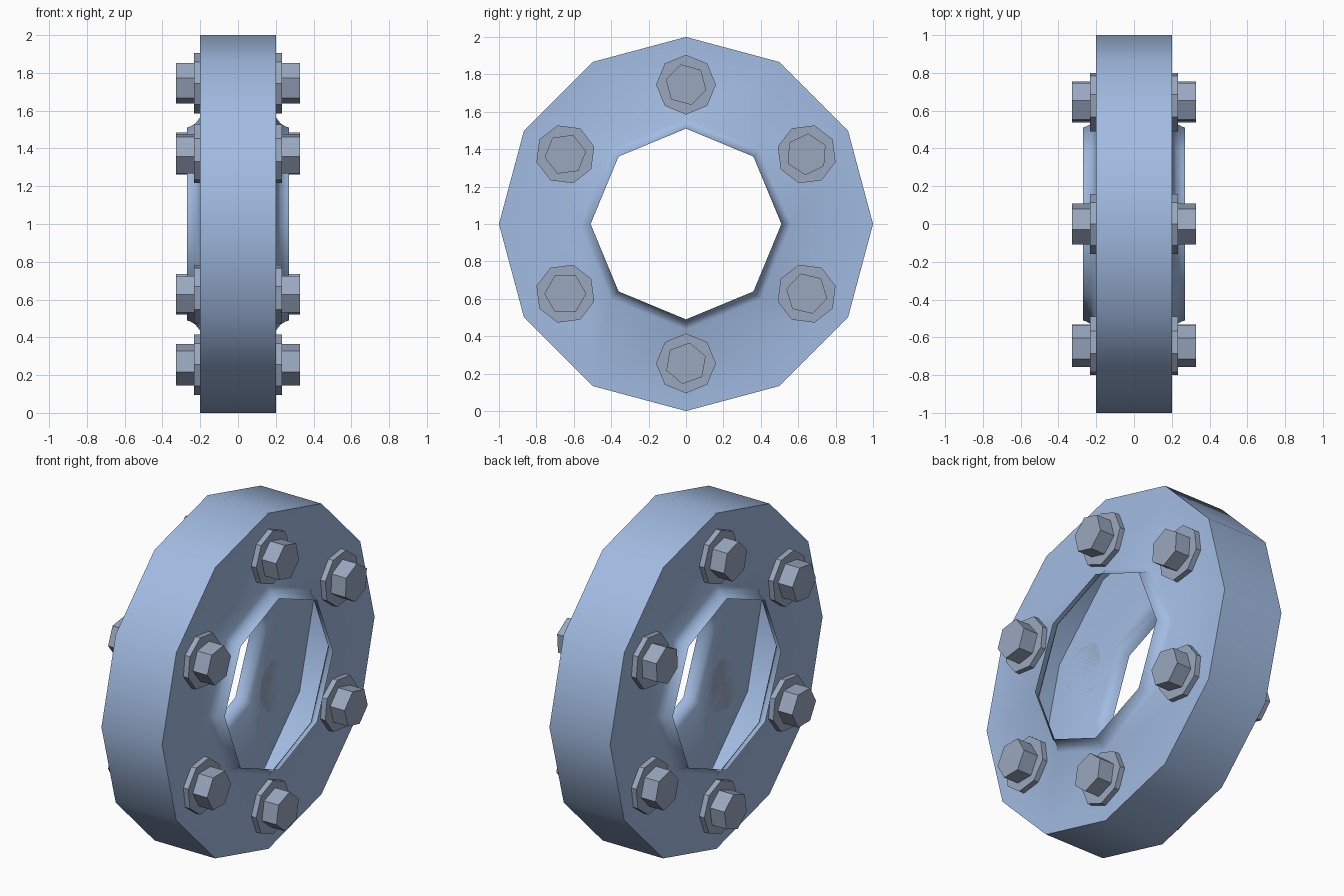
import bpy, bmesh
from math import cos, sin, radians, pi
from mathutils import Matrix, Vector

if "Cube" in bpy.data.objects:
    bpy.data.objects.remove(bpy.data.objects["Cube"])

CENTRE_Z = 1.0
BOLT_RADIUS = 0.745


def material(name, colour):
    m = bpy.data.materials.new(name)
    m.diffuse_color = (*colour, 1)
    m.use_nodes = True
    m.node_tree.nodes["Principled BSDF"].inputs["Base Color"].default_value = m.diffuse_color
    return m


def add_object(name, bm, mat):
    mesh = bpy.data.meshes.new(name)
    bm.to_mesh(mesh)
    bm.free()
    mesh.materials.append(mat)
    obj = bpy.data.objects.new(name, mesh)
    bpy.context.collection.objects.link(obj)
    return obj


def add_loop(bm, sides, radius, x):
    """Closed polygon of edges around the x axis."""
    vs = [bm.verts.new((x, radius * cos(2 * pi * i / sides),
                        CENTRE_Z + radius * sin(2 * pi * i / sides)))
          for i in range(sides)]
    return [bm.edges.new((vs[i], vs[(i + 1) % sides])) for i in range(sides)]


def disc(name, sides, radius, x0, x1, y, z, angle, mat):
    """Closed prism along x between x0 and x1, first corner at angle."""
    bm = bmesh.new()
    bmesh.ops.create_cone(bm, cap_ends=True, segments=sides, radius1=radius,
                          radius2=radius, depth=abs(x1 - x0))
    # align a corner with +y, lay the axis along x, then spin
    corner = min(bm.verts, key=lambda v: v.co.z).co
    start = Vector((1, 0)).angle_signed(corner.xy)
    to_x = Matrix(((0, 0, 1, 0), (1, 0, 0, 0), (0, 1, 0, 0), (0, 0, 0, 1)))
    bm.transform(Matrix.Translation(((x0 + x1) / 2, y, z)) @ to_x
                 @ Matrix.Rotation(radians(angle) + start, 4, 'Z'))
    return add_object(name, bm, mat)


blue = material("ring_blue", (0.36, 0.50, 0.76))
steel = material("bolt_grey", (0.32, 0.39, 0.52))

# Hollow twelve-sided ring with an eight-sided flared lip on both faces
bm = bmesh.new()
rims = {}
lip_profile = [(0.565, 0.20), (0.533, 0.225), (0.517, 0.25), (0.51, 0.27)]
for side in (-1, 1):
    rims[side] = add_loop(bm, 12, 1.0, side * 0.2)
    previous = rims[side]
    for radius, x in lip_profile:
        loop = add_loop(bm, 8, radius, side * x)
        bmesh.ops.bridge_loops(bm, edges=previous + loop)
        previous = loop
bmesh.ops.bridge_loops(bm, edges=rims[-1] + rims[1])
bmesh.ops.recalc_face_normals(bm, faces=bm.faces)
# normals must point away from the hollow
bm.faces.ensure_lookup_table()
outer = max(bm.faces, key=lambda f: f.calc_center_median().z)
if outer.normal.z < 0:
    bmesh.ops.reverse_faces(bm, faces=bm.faces)
ring = add_object("ring", bm, blue)
bpy.context.view_layer.objects.active = ring
ring.select_set(True)
bpy.ops.object.shade_smooth_by_angle(angle=radians(50))

# Six bolts with washers on each face; heads are turned individually
head_turn = {90: 45, 30: 26, -30: 47, -90: 20, 210: 0, 150: 8}
for position, turn in head_turn.items():
    y = BOLT_RADIUS * cos(radians(position))
    z = CENTRE_Z + BOLT_RADIUS * sin(radians(position))
    for side in (-1, 1):
        disc("washer", 8, 0.16, side * 0.2, side * 0.232, y, z, position, steel)
        disc("bolt_head", 6, 0.112, side * 0.232, side * 0.327, y, z, turn, steel)
